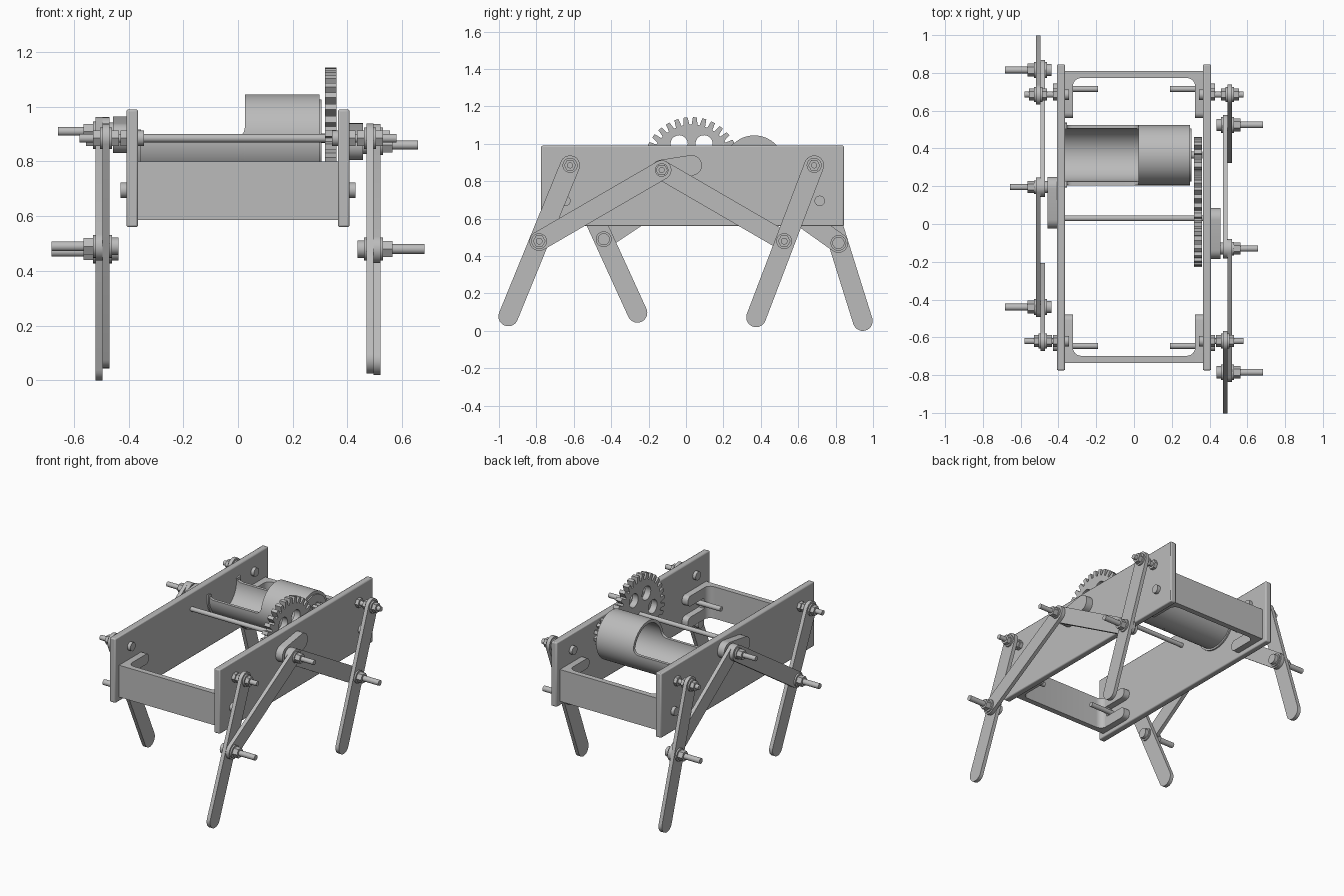
import bpy, bmesh
from math import pi, sin, cos, atan2, radians

if "Cube" in bpy.data.objects:
    bpy.data.objects.remove(bpy.data.objects["Cube"])

GREY = 0.5
mat = bpy.data.materials.new("plain grey")
mat.use_nodes = True
mat.diffuse_color = (GREY, GREY, GREY, 1)
mat.node_tree.nodes["Principled BSDF"].inputs["Base Color"].default_value = (GREY, GREY, GREY, 1)


def finish(name, bm, bevel=0):
    bmesh.ops.recalc_face_normals(bm, faces=bm.faces)
    mesh = bpy.data.meshes.new(name)
    bm.to_mesh(mesh)
    bm.free()
    mesh.materials.append(mat)
    ob = bpy.data.objects.new(name, mesh)
    bpy.context.collection.objects.link(ob)
    bpy.ops.object.select_all(action='DESELECT')
    ob.select_set(True)
    bpy.context.view_layer.objects.active = ob
    bpy.ops.object.shade_smooth_by_angle(angle=radians(35))
    if bevel:
        mod = ob.modifiers.new("soft edge", 'BEVEL')
        mod.width, mod.segments = bevel, 2
    return ob


def arc(cy, cz, r, a0, a1, n):
    """Points on an arc, angles in turns."""
    return [(cy + r * cos(2 * pi * (a0 + (a1 - a0) * i / n)),
             cz + r * sin(2 * pi * (a0 + (a1 - a0) * i / n))) for i in range(n + 1)]


def circle(cy, cz, r, n=24):
    return arc(cy, cz, r, 0, 1, n)[:-1]


def prism(name, outline, lo, hi, axis='x', holes=(), bevel=0):
    """Extrude a flat outline, with optional holes, along x or z."""
    bm = bmesh.new()
    put = (lambda p: (lo, p[0], p[1])) if axis == 'x' else (lambda p: (p[0], p[1], lo))
    loops = [[bm.verts.new(put(p)) for p in loop] for loop in (outline, *holes)]
    if holes:
        edges = [bm.edges.new((l[i - 1], l[i])) for l in loops for i in range(len(l))]
        bmesh.ops.triangle_fill(bm, use_beauty=True, edges=edges)
    else:
        bm.faces.new(loops[0])
    out = bmesh.ops.extrude_face_region(bm, geom=bm.faces[:])
    moved = [g for g in out["geom"] if isinstance(g, bmesh.types.BMVert)]
    step = (hi - lo, 0, 0) if axis == 'x' else (0, 0, hi - lo)
    bmesh.ops.translate(bm, verts=moved, vec=step)
    return finish(name, bm, bevel)


def rod(name, x0, x1, p, r, n=24):
    return prism(name, circle(*p, r, n), x0, x1)


def bar(name, a, b, r, x0, x1):
    """Flat bar with round ends between two points."""
    t = atan2(b[1] - a[1], b[0] - a[0]) / (2 * pi)
    pts = arc(*a, r, t + .25, t + .75, 14) + arc(*b, r, t - .25, t + .25, 14)
    return prism(name, pts, x0, x1)


def gear(name, c, root, tip, teeth, x0, x1, holes=()):
    pts = []
    for i in range(teeth):
        for off, r in ((0, root), (.28, root), (.42, tip), (.86, tip)):
            a = 2 * pi * (i + off) / teeth
            pts.append((c[0] + r * cos(a), c[1] + r * sin(a)))
    return prism(name, pts, x0, x1, holes=holes)


AXLE_Z = .885
AXLE = (.03, AXLE_Z)
MOTOR = (.365, AXLE_Z)
PIVOTS = {"front": (-.62, AXLE_Z), "rear": (.685, AXLE_Z)}
SCREWS = {"front": (-.645, .695), "rear": (.715, .695)}

# Linkage positions for each side: crank pin, then knee, foot and leg layer
SIDES = {
    "left": (1, (-.13, .86), {"front": ((-.785, .48), (-.95, .078), 0),
                              "rear": ((.525, .48), (.375, .073), 1)}),
    "right": (-1, (.195, .91), {"front": ((-.44, .49), (-.26, .097), 0),
                                "rear": ((.815, .47), (.945, .053), 1)}),
}
LAYERS = ((.47, .495), (.495, .52))

for side, (s, pin, legs) in SIDES.items():
    # Side plate
    prism(side + "_plate", [(-.775, .56), (.845, .56), (.845, .99), (-.775, .99)],
          s * .365, s * .408, bevel=.007)
    # Crank and its pin
    bar(side + "_crank", AXLE, pin, .055, s * .408, s * .457)
    rod(side + "_crank_pin", s * .44, s * .657, pin, .016)
    rod(side + "_pin_collar", s * .457, s * .47, pin, .032)
    rod(side + "_pin_washer", s * .52, s * .53, pin, .036)
    rod(side + "_pin_nut", s * .53, s * .565, pin, .032, 6)

    for end, (knee, foot, layer) in legs.items():
        tag = side + "_" + end
        pivot, screw = PIVOTS[end], SCREWS[end]
        x0, x1 = LAYERS[layer]
        # Leg and connecting link lie in neighbouring layers
        bar(tag + "_leg", pivot, foot, .053, s * x0, s * x1)
        l0, l1 = LAYERS[1 - layer]
        bar(tag + "_link", pin, knee, .052, s * l0, s * l1)
        # Knee bolt
        rod(tag + "_knee_bolt", s * .45, s * .682, knee, .018)
        rod(tag + "_knee_head", s * .437, s * .461, knee, .032)
        rod(tag + "_knee_inner_washer", s * .461, s * .47, knee, .042)
        rod(tag + "_knee_washer", s * .52, s * .53, knee, .042)
        rod(tag + "_knee_nut", s * .53, s * .565, knee, .034, 6)
        # Hip bolt with nuts on the plate and around the leg
        rod(tag + "_hip_bolt", s * .35, s * .58, pivot, .016)
        rod(tag + "_hip_head", s * .343, s * .366, pivot, .028)
        rod(tag + "_hip_plate_nut", s * .408, s * .43, pivot, .032, 6)
        rod(tag + "_hip_inner_nut", s * (x0 - .035), s * (x0 - .01), pivot, .032, 6)
        rod(tag + "_hip_inner_washer", s * (x0 - .01), s * x0, pivot, .04)
        rod(tag + "_hip_washer", s * x1, s * (x1 + .01), pivot, .04)
        rod(tag + "_hip_nut", s * (x1 + .01), s * (x1 + .035), pivot, .032, 6)
        # Frame screw
        rod(tag + "_frame_screw", s * .19, s * .415, screw, .016)
        rod(tag + "_frame_screw_head", s * .408, s * .43, screw, .028)

        # Slotted flange of the end wall, open toward the middle
        d = 1 if end == "front" else -1
        wall_y, tip_y = (-.735, -.48) if d > 0 else (.81, .56)
        lo, hi, gap, r = .587, .80, .036, .03
        mid = screw[1]
        half = (arc(0, hi - r, r, .25, 0, 5) + arc(0, mid + gap + r, r, 0, -.25, 5))
        low = (arc(0, mid - gap - r, r, .25, 0, 5) + arc(0, lo + r, r, 0, -.25, 5))
        slot = arc(0, mid, gap, .25, .75, 10)
        place = lambda pts, y: [(y + d * u, v) for u, v in pts]
        prism(tag + "_flange",
              [(wall_y, lo), (wall_y, hi)] + place(half, tip_y - d * r)
              + place(slot, screw[0]) + place(low, tip_y - d * r),
              s * .322, s * .366)

# End walls, with filleted inner corners
for end, y, d in (("front", -.735, 1), ("rear", .81, -1)):
    f = .045
    inner = arc(.324 - f, .037 + f, f, 0, -.25, 6)
    pts = [(.366, 0), (.366, .037 + f)] + inner
    pts += [(-u, v) for u, v in reversed(pts)]
    prism(end + "_wall", [(u, y + d * v) for u, v in pts], .587, .80, axis='z')

# Axle, drive gear and pinion
rod("axle", -.45, .45, AXLE, .015)
holes = [circle(AXLE[0] + .133 * cos(a * pi / 3), AXLE_Z + .133 * sin(a * pi / 3), .046, 20)
         for a in range(6)]
gear("drive_gear", AXLE, .218, .258, 32, .318, .36, holes)
gear("pinion", MOTOR, .065, .095, 12, .318, .36)
rod("motor_shaft", .29, .362, MOTOR, .018)

# Motor sleeve with its end cap
prism("motor_sleeve", circle(*MOTOR, .16, 64), .025, .297, holes=[circle(*MOTOR, .14, 64)])
rod("motor_cap", .285, .305, MOTOR, .141, 64)

# Open cradle: lower half shell whose rim curves up at both ends
bm = bmesh.new()
R, N, F = .16, 40, .04
stations = [(-.366 + F * (1 - cos(t)), F * (1 - sin(t))) for t in (i * pi / 12 for i in range(7))]
stations += [(.025 - (x + .366), h) for x, h in reversed(stations)]
rings = []
for x, rise in stations:
    a = rise / R
    ring = []
    for r, order in ((R, range(N + 1)), (R - .02, range(N, -1, -1))):
        for i in order:
            t = pi - a + (pi + 2 * a) * i / N
            ring.append(bm.verts.new((x, MOTOR[0] + r * cos(t), MOTOR[1] + r * sin(t))))
    rings.append(ring)
for A, B in zip(rings, rings[1:]):
    for i in range(len(A)):
        bm.faces.new((A[i - 1], A[i], B[i], B[i - 1]))
for ring in (rings[0], rings[-1]):
    bm.faces.new(ring)
finish("motor_cradle", bm)
# Foot of the cradle against the side plate
prism("cradle_foot", arc(*MOTOR, .172, .47, 1.03, 40) + arc(*MOTOR, .141, 1.03, .47, 40), -.367, -.355)
